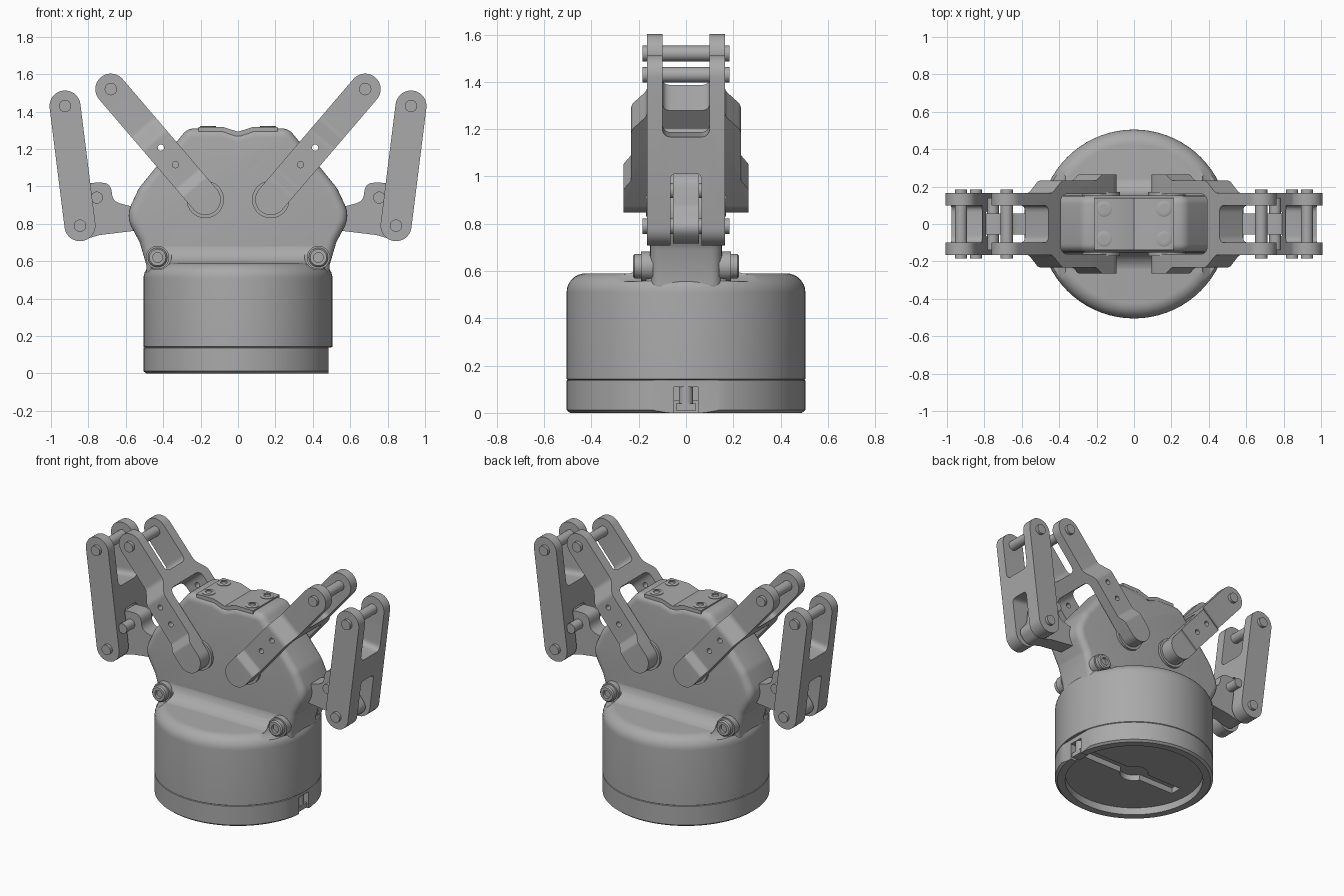
import bpy, bmesh, math
from mathutils import Matrix, Vector

cube = bpy.data.objects.get("Cube")
if cube:
    bpy.data.objects.remove(cube)

grey = bpy.data.materials.new("mid grey")
grey.use_nodes = True
COLOUR = (0.4, 0.4, 0.4, 1)
grey.diffuse_color = COLOUR
grey.node_tree.nodes["Principled BSDF"].inputs["Base Color"].default_value = COLOUR
parts = []
X, Y, Z = Vector((1, 0, 0)), Vector((0, 1, 0)), Vector((0, 0, 1))


def frame(origin, ax, ay):
    m = Matrix((ax, ay, ax.cross(ay))).transposed().to_4x4()
    m.translation = Vector(origin)
    return m


FRONT = frame((0, 0, 0), X, Z)   # profile in x, z; depth along y
SIDE = frame((0, 0, 0), Y, Z)    # profile in y, z; depth along x


def finish(name, bm, matrix=None):
    if matrix:
        bm.transform(matrix)
    bmesh.ops.recalc_face_normals(bm, faces=bm.faces)
    mesh = bpy.data.meshes.new(name)
    bm.to_mesh(mesh)
    bm.free()
    mesh.materials.append(grey)
    ob = bpy.data.objects.new(name, mesh)
    bpy.context.collection.objects.link(ob)
    parts.append(ob)
    return ob


def rounded(pts, steps=6):
    """Round each corner given as (x, y, radius); no radius keeps it sharp."""
    out = []
    for i, p in enumerate(pts):
        c = Vector(p[:2])
        if len(p) < 3:
            out.append(c)
            continue
        a = Vector(pts[i - 1][:2]) - c
        b = Vector(pts[(i + 1) % len(pts)][:2]) - c
        half = a.angle(b) / 2
        reach = min(p[2] / math.tan(half), a.length * .49, b.length * .49)
        s, e = c + a.normalized() * reach, c + b.normalized() * reach
        for k in range(steps + 1):
            t = k / steps
            out.append(s * (1 - t) ** 2 + c * 2 * t * (1 - t) + e * t * t)
    return out


def prism(name, pts, half, matrix):
    bm = bmesh.new()
    face = bm.faces.new([bm.verts.new((p[0], p[1], -half)) for p in pts])
    new = bmesh.ops.extrude_face_region(bm, geom=[face])["geom"]
    bmesh.ops.translate(bm, vec=(0, 0, 2 * half),
                        verts=[v for v in new if isinstance(v, bmesh.types.BMVert)])
    return finish(name, bm, matrix)


def rod(name, centre, r, length, axis=Y, segs=32):
    bm = bmesh.new()
    bmesh.ops.create_cone(bm, cap_ends=True, segments=segs, radius1=r, radius2=r, depth=length)
    return finish(name, bm, Matrix.Translation(centre) @ Z.rotation_difference(axis).to_matrix().to_4x4())


def box(name, centre, size):
    bm = bmesh.new()
    bmesh.ops.create_cube(bm, size=1, matrix=Matrix.Translation(centre) @ Matrix.Diagonal((*size, 1)))
    return finish(name, bm)


def lathe(name, profile, segs, matrix=None):
    bm = bmesh.new()
    vs = [bm.verts.new((r, 0, z)) for r, z in profile]
    edges = [bm.edges.new(pair) for pair in zip(vs, vs[1:])]
    bmesh.ops.spin(bm, geom=vs + edges, axis=Z, cent=(0, 0, 0), angle=math.tau, steps=segs)
    bmesh.ops.remove_doubles(bm, verts=bm.verts, dist=.0002)
    return finish(name, bm, matrix)


def apply_modifiers(ob):
    dg = bpy.context.evaluated_depsgraph_get()
    mesh = bpy.data.meshes.new_from_object(ob.evaluated_get(dg))
    ob.modifiers.clear()
    ob.data = mesh


def boolean(ob, other, op="DIFFERENCE"):
    mod = ob.modifiers.new("bool", "BOOLEAN")
    mod.operation, mod.object, mod.solver = op, other, "EXACT"
    apply_modifiers(ob)
    parts.remove(other)
    bpy.data.objects.remove(other)


def bolt(name, at, axis, r, h):
    m = Matrix.Translation(at) @ Z.rotation_difference(axis).to_matrix().to_4x4()
    lathe(name, [(0, h * .5), (r * .5, h * .5), (r * .5, h), (r * .85, h), (r, h * .8), (r, 0), (0, 0)], 24, m)


def arc(cx, cy, r, a0, a1, n=8):
    return [(cx + r * math.cos(math.radians(a0 + (a1 - a0) * i / n)),
             cy + r * math.sin(math.radians(a0 + (a1 - a0) * i / n))) for i in range(n + 1)]


# Round base with a recessed underside and a seam
base = lathe("base_housing", [(0, .05), (.44, .05), (.44, 0), (.49, 0), (.505, .012), (.505, .137),
                              (.501, .14), (.505, .143)] + arc(.425, .51, .08, 0, 90) + [(0, .59)], 72)
# Curved shoulder between base and upper body
curve = arc(.26, .698, .11, 180, 270)
shoulder = prism("shoulder", curve + [(.26, .5), (-.26, .5)] + [(-y, z) for y, z in reversed(curve)], .5, SIDE)
boolean(shoulder, rod("trim", (0, 0, .6), .488, .6, Z, 72), "INTERSECT")
boolean(base, shoulder, "UNION")
for sx in (1, -1):
    for sy in (1, -1):
        boolean(base, rod("pocket", (sx * .43, sy * .32, .63), .075, .3))
        rod("shoulder_washer", (sx * .43, sy * .165, .62), .062, .05)
        bolt("shoulder_bolt", (sx * .43, sy * .185, .62), Y * sy, .052, .04)
# Cable notch on one side and shaped slot underneath
boolean(base, box("flat", (.585, 0, .04), (.2, .4, .2)))
boolean(base, box("notch", (.46, 0, .04), (.12, .1, .14)))
boolean(base, box("slot", (.02, 0, .04), (.74, .08, .1)))
boolean(base, rod("slot_middle", (0, 0, .04), .09, .1, Z))
rod("notch_post", (.45, 0, .07), .03, .08, Z)
box("notch_plug", (.45, 0, .025), (.06, .085, .03))

# Upper body with softened edges
half = [(.27, 1.31, .08), (.53, .99, .14), (.6, .84, .14), (.525, .7, .1), (.49, .58), (.49, .5)]
outline = [(0, 1.28), (.08, 1.308)] + half + [(-p[0], *p[1:]) for p in reversed(half)] + [(-.08, 1.308)]
body = prism("upper_body", rounded(outline, 8), .152, FRONT)
bev = body.modifiers.new("soft", "BEVEL")
bev.width, bev.segments, bev.limit_method, bev.angle_limit = .045, 5, "ANGLE", math.radians(60)
bev.use_clamp_overlap = False
apply_modifiers(body)

# Top plate with four screws
prism("top_plate", [(0, 1.292), (.08, 1.318), (.21, 1.318), (.21, 1.27),
                    (-.21, 1.27), (-.21, 1.318), (-.08, 1.318)], .14, FRONT)
for sx in (1, -1):
    for sy in (1, -1):
        bolt("plate_screw", (sx * .16, sy * .08, 1.31), Z, .042, .014)


def fork(name, p, q, r, plan):
    """Forked link: plan outline (along, y) trimmed to a round-ended bar."""
    p, q = Vector(p), Vector(q)
    d, length = (q - p).normalized(), (q - p).length
    ob = prism(name, plan(length, r), r + .02, frame(p, d, Y))
    bar = arc(0, 0, r, 90, 270, 16) + arc(length, 0, r, -90, 90, 16)
    boolean(ob, prism("bar", bar, .4, frame(p, d, d.cross(Y))), "INTERSECT")
    return ob, p, d


def mirror_y(pts, end_slot, start_slot):
    return rounded(pts + end_slot + [(p[0], -p[1], *p[2:]) for p in reversed(pts)] + start_slot)


def arm_plan(n, r):
    e = n + r + .01
    return mirror_y([(-.1, .16), (-.1, .265), (.09, .265, .03), (.14, .232, .03), (.42, .232, .05),
                     (.5, .165, .05), (e, .165), (e, .1)],
                    [(.53, .1, .04), (.53, -.1, .04)],
                    [(.43, -.16, .05), (.43, .16, .05)])


def finger_plan(n, r):
    e = n + r + .01
    return mirror_y([(-.1, .066), (-.1, .165), (e, .165), (e, .1)],
                    [(.39, .1, .04), (.39, -.1, .04)],
                    [(.235, -.066, .03), (.235, .066, .03)])


for s, side in ((1, "left"), (-1, "right")):
    # Inclined upper arm
    arm, p, d = fork(side + "_arm", (s * .175, 0, .93), (s * .68, 0, 1.52), .083, arm_plan)
    for t in (.245, .365):
        boolean(arm, rod("hole", p + d * t, .017, .8, Y, 16))
    for sy in (1, -1):
        rod(side + "_pivot_boss", (s * .175, sy * .155, .93), .1, .03)
    # Outer finger
    fork(side + "_finger", (s * .845, 0, .79), (s * .925, 0, 1.43), .083, finger_plan)
    # Lower link from the body to the finger
    link = [(.45, .775), (.74, .74), (.845, .71, .06), (.92, .78, .06), (.85, .87, .05), (.835, 1.02, .08),
            (.68, 1.02, .08), (.67, .92, .06), (.56, .89), (.45, .89)]
    prism(side + "_lower_link", rounded([(s * q[0], *q[1:]) for q in link]), .055, FRONT)
    rod(side + "_stop_pin", (s * .755, 0, .94), .032, .28)
    # Hinge pins
    for x, z in ((.68, 1.52), (.925, 1.43), (.845, .79)):
        rod(side + "_hinge_pin", (s * x, 0, z), .033, .37, Y, 24)

bpy.ops.object.select_all(action="DESELECT")
for ob in parts:
    ob.select_set(True)
bpy.context.view_layer.objects.active = base
bpy.ops.object.shade_smooth_by_angle(angle=math.radians(32))
